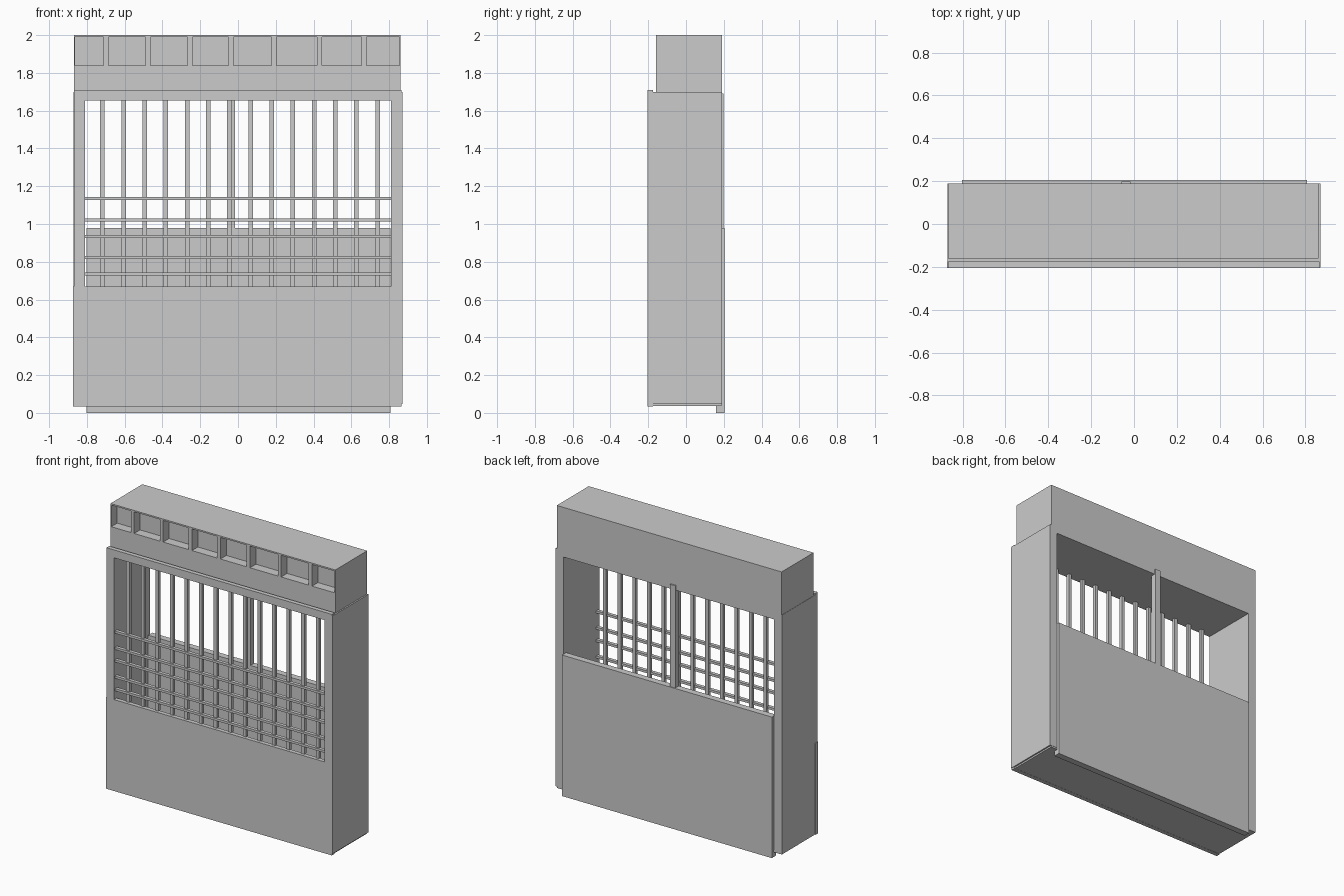
import bpy, bmesh
from mathutils import Vector


def boxes(name, spans):
    """One object made of boxes, each given as (x0, x1, y0, y1, z0, z1)."""
    bm = bmesh.new()
    for x0, x1, y0, y1, z0, z1 in spans:
        cube = bmesh.ops.create_cube(bm, size=1)["verts"]
        for v in cube:
            v.co = Vector((x1 if v.co.x > 0 else x0,
                           y1 if v.co.y > 0 else y0,
                           z1 if v.co.z > 0 else z0))
    mesh = bpy.data.meshes.new(name)
    bm.to_mesh(mesh)
    bm.free()
    ob = bpy.data.objects.new(name, mesh)
    bpy.context.collection.objects.link(ob)
    return ob


# Front face: apron below the window and frame around it
F0, F1 = -0.205, -0.175
boxes("front_apron", [(-0.873, 0.865, F0, F1, 0.035, 0.67)])
boxes("front_frame", [(-0.868, -0.81, F0, F1, 0.67, 1.655),
                      (0.81, 0.865, F0, F1, 0.67, 1.655),
                      (-0.868, 0.865, F0, F1, 1.655, 1.71)])

# Thick side walls, floor and the lintel forming the ceiling
boxes("left_wall", [(-0.87, -0.81, F1, 0.19, 0.037, 1.70)])
boxes("right_wall", [(0.81, 0.87, -0.203, 0.19, 0.047, 1.70)])
boxes("floor", [(-0.81, 0.86, F1, 0.188, 0.036, 0.05)])
boxes("lintel", [(-0.81, 0.81, F1, 0.19, 1.655, 1.70)])

# Upper fascia block with a row of open coffers along the front
Y0, Y1, YC = -0.16, 0.19, -0.095
L, R = -0.868, 0.86
boxes("upper_block", [(L, R, YC, Y1, 1.70, 2.0)])
boxes("coffer_rails", [(L, R, Y0, YC, 1.70, 1.84),
                       (L, R, Y0, YC, 1.99, 2.0)])
dividers = [-0.699, -0.476, -0.255, -0.036, 0.191, 0.431, 0.668]
boxes("coffer_dividers",
      [(x - 0.013, x + 0.013, Y0, YC, 1.84, 1.99) for x in dividers]
      + [(L, L + 0.006, Y0, YC, 1.84, 1.99), (R - 0.006, R, Y0, YC, 1.84, 1.99)])

# Window lattice: tall vertical bars crossed by low rails
bar_x = [-0.718 + i * 0.1121 for i in range(14)]
boxes("lattice_bars",
      [(x - 0.012, x + 0.012, -0.185, -0.163, 0.67, 1.66) for x in bar_x])
boxes("lattice_rails",
      [(-0.812, 0.812, -0.195, -0.171, z - 0.008, z + 0.008)
       for z in (0.735, 0.822, 0.935, 1.022, 1.135)])

# Back panel reaching the ground, with a slim post above it
boxes("back_panel", [(-0.803, 0.808, 0.16, 0.205, 0.0, 0.98)])
boxes("back_post", [(-0.058, -0.016, 0.16, 0.199, 0.98, 1.69)])
